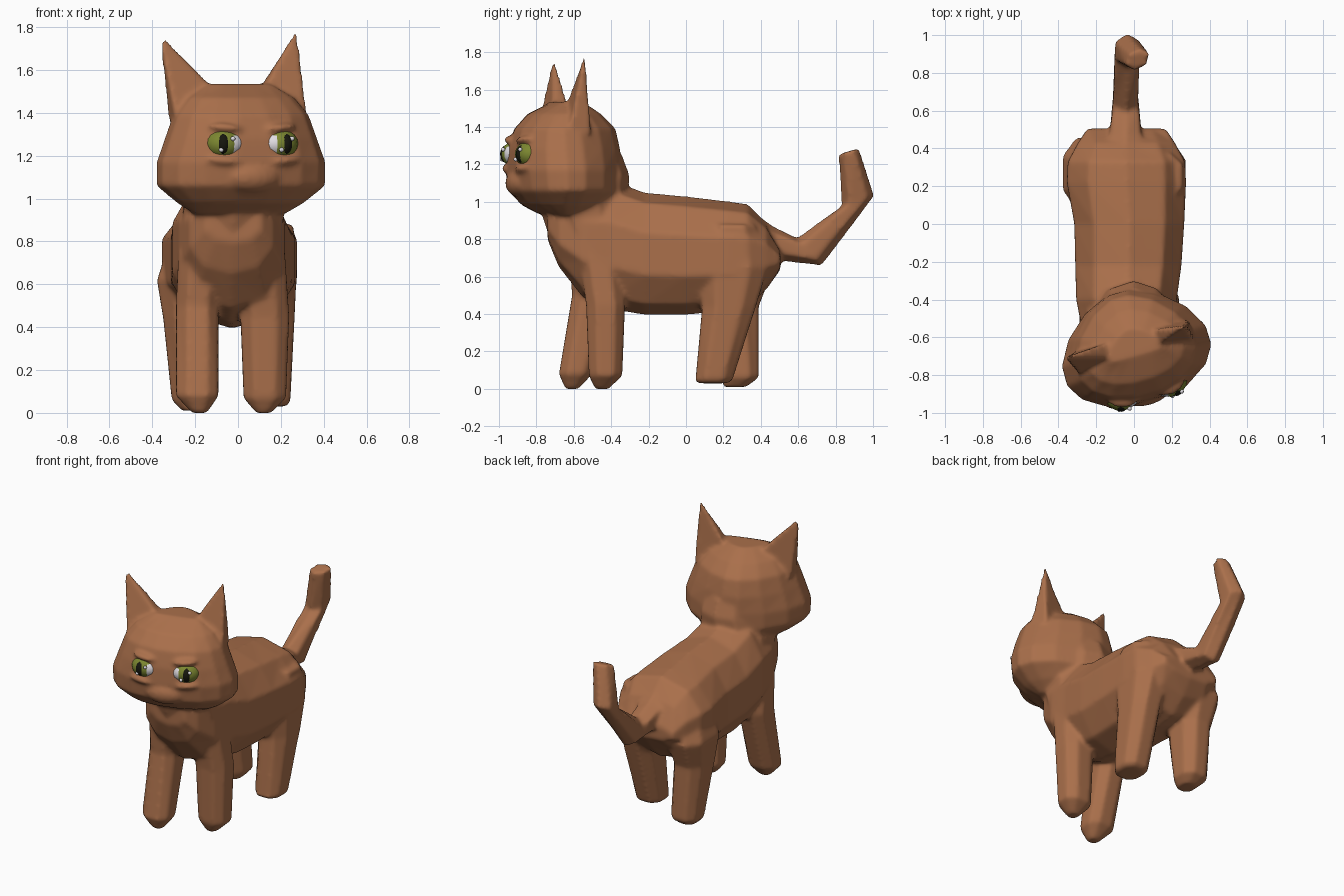
import bpy, bmesh, math
from mathutils import Vector, Matrix


def material(name, color):
    m = bpy.data.materials.new(name)
    m.diffuse_color = (*color, 1)
    return m


FUR = material("brown_fur", (0.40, 0.16, 0.07))
IRIS = material("olive_iris", (0.20, 0.24, 0.03))
BLACK = material("black_pupil", (0.008, 0.008, 0.004))
WHITE = material("eye_white", (0.75, 0.72, 0.76))


def finish(bm, name, mat):
    bmesh.ops.recalc_face_normals(bm, faces=bm.faces)
    me = bpy.data.meshes.new(name)
    bm.to_mesh(me)
    bm.free()
    me.materials.append(mat)
    me.shade_smooth()
    ob = bpy.data.objects.new(name, me)
    bpy.context.collection.objects.link(ob)
    return ob


def ring(center, a, b, n, power=1.0, back=None, back_power=None):
    """Superellipse ring; 'back' replaces b (and its power) on the negative half."""
    pts = []
    for i in range(n):
        t = 2 * math.pi * (i + 0.5) / n
        c, s = math.cos(t), math.sin(t)
        p, axis = power, Vector(b) * math.copysign(1, s)
        if back is not None and s < 0:
            p, axis = back_power, Vector(back)
        pts.append(Vector(center) + Vector(a) * math.copysign(abs(c) ** p, c) + axis * abs(s) ** p)
    return pts


def loft(bm, rings, matrix=Matrix()):
    loops = [[bm.verts.new(matrix @ p) for p in r] for r in rings]
    n = len(loops[0])
    for lo, hi in zip(loops, loops[1:]):
        for i in range(n):
            j = (i + 1) % n
            bm.faces.new((lo[i], lo[j], hi[j], hi[i]))
    bm.faces.new(loops[0])
    bm.faces.new(loops[-1])


def ball(bm, center, radii, matrix):
    bmesh.ops.create_uvsphere(bm, u_segments=16, v_segments=10, radius=1,
                              matrix=matrix @ Matrix.Translation(center) @ Matrix.Diagonal((*radii, 1)))


def ellipsoid(name, center, radii, mat, matrix):
    bm = bmesh.new()
    ball(bm, center, radii, matrix)
    return finish(bm, name, mat)


# All furry parts are gathered here and fused into one skin
fur = bmesh.new()

# Torso: y, centre x, half width, bottom, top
torso = [
    (-0.74, -0.02, 0.13, 0.80, 0.97), (-0.68, -0.03, 0.20, 0.66, 1.02),
    (-0.55, -0.03, 0.25, 0.50, 1.08), (-0.40, -0.04, 0.27, 0.44, 1.10),
    (-0.22, -0.03, 0.285, 0.41, 1.035), (0.00, -0.025, 0.295, 0.41, 1.015),
    (0.22, -0.04, 0.32, 0.43, 0.99), (0.33, -0.04, 0.315, 0.45, 0.975),
    (0.43, -0.04, 0.26, 0.54, 0.88), (0.505, -0.04, 0.21, 0.64, 0.74)]
loft(fur, [ring((cx, y, (lo + hi) / 2), (w * 1.03, 0, 0), (0, 0, (hi - lo) / 2 * 1.05), 10, 0.9)
           for y, cx, w, lo, hi in torso])

# Neck joining the shoulders to the skull
loft(fur, [ring((-0.03, -0.50, 0.80), (0.25, 0, 0), (0, 0.20, 0.08), 10),
           ring((-0.02, -0.54, 0.97), (0.245, 0, 0), (0, 0.23, 0.05), 10),
           ring((0.00, -0.52, 1.12), (0.21, 0, 0), (0, 0.22, 0.02), 10),
           ring((0.00, -0.54, 1.25), (0.18, 0, 0), (0, 0.20, 0.00), 10)])

# Legs: z, centre x, centre y, half width, half depth
legs = {
    "front_right": [(0.75, 0.11, -0.47, 0.11, 0.11), (0.45, 0.125, -0.43, 0.115, 0.105),
                    (0.07, 0.125, -0.43, 0.10, 0.09), (0.00, 0.12, -0.45, 0.035, 0.035)],
    "front_left": [(0.75, -0.17, -0.51, 0.11, 0.12), (0.50, -0.19, -0.49, 0.10, 0.12),
                   (0.08, -0.19, -0.59, 0.10, 0.09), (0.00, -0.18, -0.61, 0.035, 0.035)],
    "hind_right": [(0.88, 0.13, 0.25, 0.13, 0.12), (0.65, 0.14, 0.25, 0.135, 0.19),
                   (0.44, 0.155, 0.23, 0.11, 0.145), (0.05, 0.15, 0.15, 0.095, 0.10),
                   (0.03, 0.15, 0.14, 0.075, 0.085)],
    "hind_left": [(0.82, -0.20, 0.25, 0.11, 0.14), (0.62, -0.24, 0.27, 0.14, 0.19),
                  (0.44, -0.24, 0.25, 0.11, 0.14), (0.06, -0.215, 0.29, 0.095, 0.10),
                  (0.01, -0.21, 0.26, 0.05, 0.06)]}
for sections in legs.values():
    loft(fur, [ring((x, y, z), (w * 1.05, 0, 0), (0, d * 1.05, 0), 8, 0.8) for z, x, y, w, d in sections])

# Tail: upper (y, z), lower (y, z), centre x, half width
tail = [((0.38, 0.92), (0.45, 0.66), -0.045, 0.10), ((0.47, 0.86), (0.52, 0.69), -0.045, 0.085),
        ((0.60, 0.80), (0.72, 0.665), -0.045, 0.068), ((0.84, 0.98), (1.00, 1.03), -0.035, 0.068),
        ((0.82, 1.255), (0.92, 1.285), 0.02, 0.055)]
rings = []
for k, (p, q, x, w) in enumerate(tail):
    half = Vector((0.03 if k == 4 else 0, q[0] - p[0], q[1] - p[1])) / 2
    rings.append(ring((x, (p[0] + q[0]) / 2, (p[1] + q[1]) / 2), (w * 1.1, 0, 0), half * 1.12, 6, 0.85))
loft(fur, rings)

# Head, turned to one side: z, half width, front depth, back depth
HEAD = Matrix.Translation((0, -0.65, 0)) @ Matrix.Rotation(math.radians(16), 4, 'Z')
head = [(0.93, 0.22, 0.10, 0.22), (0.98, 0.30, 0.21, 0.27), (1.06, 0.40, 0.285, 0.31),
        (1.17, 0.40, 0.30, 0.31), (1.28, 0.36, 0.29, 0.305), (1.39, 0.32, 0.26, 0.28),
        (1.47, 0.255, 0.185, 0.20), (1.535, 0.145, 0.05, 0.10)]
loft(fur, [ring((0, -0.045, z), (w * 1.01, 0, 0), (0, b + 0.045, 0), 16, 1.2,
                back=(0, 0.045 - f, 0), back_power=0.92) for z, w, f, b in head], HEAD)
ball(fur, (0, -0.245, 1.10), (0.14, 0.075, 0.075), HEAD)

for side, s, tip in (("left", -1, (-0.37, 0.045, 1.775)), ("right", 1, (0.295, 0.03, 1.795))):
    # Ear: thin pyramid leaning outward
    base = [(0.11 * s, -0.03, 1.50), (0.32 * s, -0.07, 1.36), (0.32 * s, 0.06, 1.36),
            (0.11 * s, 0.06, 1.50)]
    vs = [fur.verts.new(HEAD @ Vector(p)) for p in base]
    top = fur.verts.new(HEAD @ Vector(tip))
    fur.faces.new(vs)
    for i in range(4):
        fur.faces.new((vs[i], vs[(i + 1) % 4], top))

    # Eye: white, iris, pupil and glints, turned slightly outward
    eye = HEAD @ Matrix.Translation((0.132 * s, -0.228, 1.255)) @ Matrix.Rotation(math.radians(10 * s), 4, 'Z')
    ellipsoid("eyeball_" + side, (-0.011 * s, 0, 0), (0.084, 0.076, 0.066), WHITE, eye)
    ellipsoid("iris_" + side, (0.004 * s, 0, 0), (0.090, 0.083, 0.072), IRIS, eye)
    ellipsoid("pupil_" + side, (0.010 * s, -0.048, 0), (0.034, 0.040, 0.050), BLACK, eye)
    for k, (gx, gz) in enumerate(((0.033, 0.025), (-0.022, -0.028))):
        ellipsoid(f"glint_{side}_{k}", (gx, -0.076, gz), (0.011, 0.011, 0.011), WHITE, eye)

    # Eyelids framing the eye
    tilt = eye @ Matrix.Rotation(math.radians(-5 * s), 4, 'Y')
    ball(fur, (0, -0.015, 0.076), (0.085, 0.055, 0.024), tilt)
    ball(fur, (0, -0.02, -0.078), (0.100, 0.060, 0.026), tilt)

# Fuse the fur into one continuous skin
body = finish(fur, "body", FUR)
remesh = body.modifiers.new("fuse", 'REMESH')
remesh.mode = 'VOXEL'
remesh.voxel_size = 0.013
remesh.use_smooth_shade = True
smooth = body.modifiers.new("soften", 'SMOOTH')
smooth.factor = 0.5
smooth.iterations = 6
